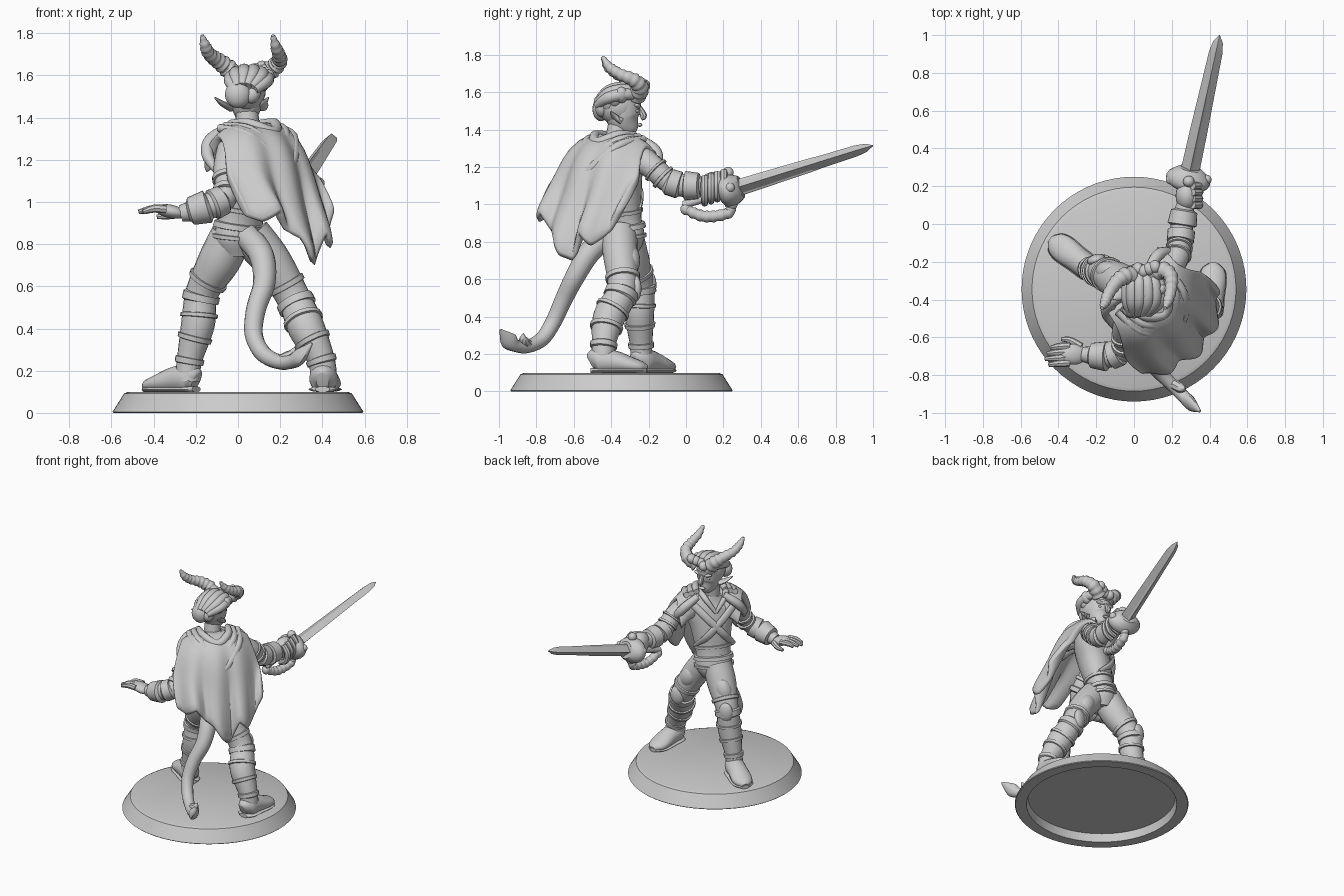
import bpy, bmesh, math
from mathutils import Vector, Euler

NECK = Vector((0.04, -0.38, 0))
R, B = Vector((0.707, 0.707, 0)), Vector((0.707, -0.707, 0))  # torso right / back axes


def loc(u, d, z):
    return tuple(NECK + R * u + B * d + Vector((0, 0, z)))


def finish(name, bm, angle=40):
    bmesh.ops.recalc_face_normals(bm, faces=bm.faces)
    me = bpy.data.meshes.new(name)
    bm.to_mesh(me)
    bm.free()
    me.polygons.foreach_set("use_smooth", [True] * len(me.polygons))
    me.set_sharp_from_angle(angle=math.radians(angle))
    ob = bpy.data.objects.new(name, me)
    bpy.context.collection.objects.link(ob)
    return ob


def sample(pts, t):
    """Catmull-Rom point (x, y, z, a, b) on a path, t in 0..1."""
    p = [q if len(q) == 5 else tuple(q) + (q[3],) for q in pts]
    f = min(max(t, 0), 1) * (len(p) - 1)
    i = min(int(f), len(p) - 2)
    f -= i
    k = [p[max(i - 1, 0)], p[i], p[i + 1], p[min(i + 2, len(p) - 1)]]
    return tuple(0.5 * (2 * b + (c - a) * f + (2 * a - 5 * b + 4 * c - d) * f * f
                 + (3 * b - a - 3 * c + d) * f ** 3) for a, b, c, d in zip(*k))


def tube(name, pts, ref=None, n=16, steps=6, ridge=0, ridges=0):
    """Skin elliptical rings along a smooth path."""
    m = ridges * 4 if ridges else (len(pts) - 1) * steps
    rings = [sample(pts, i / m) for i in range(m + 1)]
    P = [Vector(r[:3]) for r in rings]
    if ref is None:
        ref = (0, 1, 0) if abs((P[-1] - P[0]).normalized().z) > 0.7 else (0, 0, 1)
    bm, loops = bmesh.new(), []
    for i, r in enumerate(rings):
        d = (P[min(i + 1, m)] - P[max(i - 1, 0)]).normalized()
        s = d.cross(Vector(ref)).normalized()
        w = s.cross(d)
        g = 1 + ridge * (i % 4 in (1, 2))
        loops.append([bm.verts.new(P[i] + s * math.cos(a) * max(r[3], .002) * g + w * math.sin(a) * max(r[4], .002) * g)
                      for a in (2 * math.pi * j / n for j in range(n))])
    for a, b in zip(loops, loops[1:]):
        for j in range(n):
            bm.faces.new((a[j], a[(j + 1) % n], b[(j + 1) % n], b[j]))
    bm.faces.new(loops[0])
    bm.faces.new(loops[-1])
    return finish(name, bm)


def wrap(name, path, t0, t1, e=0.012, ref=None):
    """Raised band or cuff hugging part of a limb path."""
    w = (t1 - t0) * 0.12
    out = []
    for t, x in ((t0, -.004), (t0 + w, e), (t1 - w, e), (t1, -.004)):
        s = sample(path, t)
        out.append(s[:3] + (s[3] + x, s[4] + x))
    tube(name, out, ref, n=20, steps=1)


def blob(name, c, s, rot=(0, 0, 0)):
    bm = bmesh.new()
    bmesh.ops.create_uvsphere(bm, u_segments=20, v_segments=12, radius=1)
    M = Euler(rot).to_matrix()
    for v in bm.verts:
        v.co = M @ Vector((v.co.x * s[0], v.co.y * s[1], v.co.z * s[2])) + Vector(c)
    return finish(name, bm)


# Round display base, hollow underneath
bm = bmesh.new()
prof = [(0, .1), (.52, .1), (.54, .092), (.595, .005), (.59, 0), (.515, 0), (.505, .06), (0, .06)]
vs = [bm.verts.new((x, 0, z)) for x, z in prof]
es = [bm.edges.new(p) for p in zip(vs, vs[1:])]
bmesh.ops.spin(bm, geom=vs + es, axis=(0, 0, 1), cent=(0, 0, 0), angle=2 * math.pi, steps=72)
bmesh.ops.remove_doubles(bm, verts=bm.verts, dist=1e-4)
finish("base", bm, 30).location = (0, -.345, 0)

# Torso, neck, belts and crossed harness
torso = [(-.0, -.335, .74, .08, .07), (0, -.335, .82, .125, .1), (.015, -.345, .93, .12, .092),
         (.045, -.365, 1.1, .145, .112), (.07, -.385, 1.25, .19, .11), (.055, -.385, 1.35, .09, .075)]
tube("torso", torso, B, n=28)
for t0, t1, e in ((.2, .25, .012), (.3, .36, .016), (.43, .46, .01)):
    wrap("torso_belt", torso, t0, t1, e, B)
tube("neck", [(.05, -.38, 1.28, .065), (.04, -.36, 1.45, .052)])
blob("belt_buckle", loc(-.02, -.125, .9), (.035, .02, .03), (0, 0, math.radians(45)))
for s in (-1, 1):
    tube("chest_strap", [loc(-.16 * s, -.06, 1.3) + (.026, .012), loc(-.05 * s, -.12, 1.19) + (.026, .014),
                         loc(.06 * s, -.125, 1.07) + (.026, .014), loc(.13 * s, -.05, .97) + (.022, .012)], -B)
    tube("shirt_collar", [loc(.09 * s, .0, 1.36) + (.022,), loc(.065 * s, -.08, 1.33) + (.02,),
                          loc(0, -.115, 1.24) + (.012,)])

# Legs with plates, straps, knee guards and boots
legs = {
    "left": ([(-.03, -.33, .84, .1), (-.09, -.3, .72, .1), (-.17, -.25, .57, .078), (-.19, -.25, .42, .08),
              (-.23, -.24, .25, .06), (-.24, -.24, .15, .06)], (-.245, -.23), (-.415, -.1), (-.2, -.19, .57)),
    "right": ([(.06, -.36, .84, .1), (.16, -.35, .72, .092), (.265, -.34, .54, .08), (.325, -.41, .4, .087),
               (.395, -.44, .25, .064), (.405, -.44, .15, .066)], (.405, -.45), (.42, -.24), (.26, -.27, .55))}
for side, (path, heel, toe, knee) in legs.items():
    tube(side + "_leg", path, n=20)
    for t0, t1, e in ((.31, .34, .01), (.4, .46, .011), (.53, .56, .009), (.66, .69, .009), (.78, .83, .009)):
        wrap(side + "_leg_strap", path, t0, t1, e)
    blob(side + "_knee_guard", knee, (.05, .03, .07), (0, 0, .3))
    th = sample(path, .2)
    o = -.05 if side == "left" else .02
    blob(side + "_thigh_plate", (th[0] + o, th[1] + .05, th[2] - .02), (.06, .055, .09), (0, .36 if o < 0 else -.5, 0))
    h, t = Vector(heel), Vector(toe)
    f = [tuple(h + (t - h) * k) for k in (-.28, -.1, .35, .75, 1, 1.15)]
    size = [(.15, .03, .045), (.165, .064, .07), (.157, .068, .06), (.14, .072, .043), (.13, .058, .032), (.12, .022, .018)]
    tube(side + "_boot", [p + s for p, s in zip(f, size)], n=20)
    tube(side + "_sole", [p + (.112, s[1] + .004, .014) for p, s in zip(f, size)], n=16)

# Tail with a spade tip
tube("tail", [(.04, -.4, .84, .06), (.11, -.51, .75, .06), (.125, -.59, .62, .053), (.085, -.655, .49, .047),
              (.075, -.71, .37, .043), (.12, -.77, .28, .04), (.2, -.85, .24, .035), (.26, -.91, .245, .034),
              (.3, -.95, .275, .046, .03), (.35, -.992, .33, .006)], (1, 0, 0), n=12)
tube("tail_barb", [(.21, -.85, .25, .03), (.25, -.87, .275, .025), (.27, -.87, .31, .004)], n=8)

# Cape: folded sheet draped over the shoulders with a ragged hem
rows = [(-.12, 1.19, .2), (-.08, 1.29, .22), (0, 1.355, .22), (.1, 1.365, .22), (.2, 1.3, .26), (.26, 1.19, .295),
        (.3, 1.06, .31), (.36, .94, .31), (.42, 0, .3)]
hem = [.93, .9, .95, .86, .82, .72, .69, .84, .77, .84, .97]
N, bm, grid = 50, bmesh.new(), []
for j, (d, z, hw) in enumerate(rows):
    row = []
    for i in range(N + 1):
        s = 2 * i / N - 1
        f = i / N * (len(hem) - 1)
        k = min(int(f), len(hem) - 2)
        hz = hem[k] + (hem[k + 1] - hem[k]) * (f - k)
        t = j / (len(rows) - 1)
        zz = z - .06 * s ** 4 * (j < 6)
        if j > 5:
            zz = 1.19 + (hz - 1.19) * (j - 5) / 3
        dd = d * abs(s) if d < 0 else d - (.15 if s > 0 else .11) * s * s * min(1, t * 1.6) * (d > .05)
        dd += .022 * math.cos(s * 11 + .8 * t) * max(0, t - .3) * 1.5
        row.append(bm.verts.new(loc(.045 - .035 * min(1, t * 2) + s * hw, dd, zz)))
    grid.append(row)
for a, b in zip(grid, grid[1:]):
    for i in range(N):
        bm.faces.new((a[i], a[i + 1], b[i + 1], b[i]))
cape = finish("cape", bm, 60)
m = cape.modifiers.new("thickness", "SOLIDIFY")
m.thickness, m.offset = .045, 0
m = cape.modifiers.new("soften", "SUBSURF")
m.levels = m.render_levels = 1

# Draped hood folds and shoulder rolls
for i in range(3):
    w, z, d = .1 + .035 * i, 1.33 - .08 * i, .14 + .05 * i
    tube("hood_fold", [loc(.02 - w, -.03, 1.37 - .01 * i) + (.02,), loc(.02 - w * .85, d * .6, 1.37 - .03 * i) + (.026,),
                       loc(.02, d + .01, z) + (.03,), loc(.02 + w * .85, d * .6, 1.37 - .03 * i) + (.026,),
                       loc(.02 + w, -.03, 1.37 - .01 * i) + (.02,)], n=10)
for s in (-1, 1):
    tube("cape_shoulder_roll", [loc(.03 + .09 * s, -.07, 1.35) + (.025,), loc(.03 + .18 * s, -.09, 1.29) + (.032,),
                                loc(.03 + .23 * s, -.06, 1.22) + (.028,), loc(.03 + .25 * s, .03, 1.14) + (.015,)], n=10)

# Sword arm
arm = [(.17, -.25, 1.25, .075), (.225, -.18, 1.2, .066), (.245, -.09, 1.12, .06), (.255, 0, 1.1, .06), (.275, .12, 1.1, .045)]
tube("sword_arm", arm)
for t0, t1, e in ((.29, .32, .01), (.39, .43, .01), (.47, .68, .012), (.72, .9, .018)):
    wrap("sword_arm_bracer", arm, t0, t1, e)
blob("sword_hand", (.28, .15, 1.1), (.06, .08, .075))
for i in range(4):
    y = .1 + .034 * i
    z = 1.06 + .011 * i
    tube("sword_finger", [(.31, y, z + .085, .02), (.345, y, z + .03, .022), (.33, y, z - .03, .021), (.28, y, z - .055, .018)], (0, 1, 0), n=8)


# Sword: blade, guard, grip, knuckle bow, pommel
def along(k, a, b=None):
    return (.29 + .163 * k, .25 + .75 * k, 1.08 + .235 * k, a, b or a)


tube("sword_blade", [along(0, .05, .042), along(.3, .047, .038), along(.88, .036, .03), along(.95, .026, .022), along(1, .001)], n=4, steps=1)
tube("blade_ridge", [along(0, .016, .046), along(.55, .014, .037), along(.7, .006, .03)], n=8, steps=1)
tube("sword_guard", [along(-.09, .055), along(-.065, .1, .08), along(-.03, .118, .088), along(.015, .11, .08),
                     along(.06, .06)], n=24, steps=2)
tube("sword_grip", [along(-.35, .022), along(0, .022)], n=10)
tube("knuckle_bow", [(.28, .23, 1.01, .022), (.285, .235, .96, .026), (.27, .16, .938, .028), (.255, .09, .938, .028),
                     (.24, .02, .965, .026), (.235, -.01, 1.0, .018)], (1, 0, 0), n=12, ridge=.14, ridges=10)
blob("sword_pommel", (.235, 0, .975), (.03, .03, .032))
for s in (-1, 1):
    blob("guard_knob", (.29 + .095 * s, .235, 1.09), (.026,) * 3)
    blob("guard_knob", (.29, .235 - .01 * s, 1.085 + .085 * s), (.03,) * 3)

# Open left arm and hand
arm = [(-.03, -.48, 1.27, .065), (-.06, -.56, 1.16, .056), (-.055, -.66, 1.03, .057), (-.14, -.7, .98, .062), (-.27, -.69, .945, .04)]
tube("open_arm", arm, (.3, 1, 0))
for t0, t1, e in ((.32, .36, .01), (.42, .48, .012), (.56, .72, .012), (.74, .92, .018)):
    wrap("open_arm_bracer", arm, t0, t1, e, (.3, 1, 0))
blob("open_palm", (-.32, -.69, .955), (.075, .055, .032), (0, .2, 0))
for i in range(4):
    y = -.735 + .03 * i
    e = -.475 + .02 * abs(i - 1.2)
    tube("open_finger", [(-.34, y, .965, .02), (-.4, y - .004, .968, .019), (e, y - .01, .953, .011)], n=8)
tube("open_thumb", [(-.28, -.65, .945, .022), (-.34, -.615, .935, .018), (-.385, -.61, .93, .01)], n=8)

# Head and face
blob("skull", (.04, -.365, 1.53), (.092, .11, .105))
tube("jaw", [(.04, -.34, 1.55, .085, .1), (.04, -.335, 1.46, .076, .09), (.04, -.305, 1.4, .045, .055), (.04, -.295, 1.375, .018, .025)])
tube("nose", [(.04, -.25, 1.52, .013), (.04, -.228, 1.475, .019), (.04, -.242, 1.46, .012)], n=8)
blob("mouth", (.04, -.247, 1.425), (.028, .014, .01))
for s in (-1, 1):
    blob("brow", (.04 + .038 * s, -.262, 1.525), (.034, .02, .012), (0, -.25 * s, 0))
    blob("eye", (.04 + .036 * s, -.265, 1.5), (.018, .012, .01))
    w = 1 if s < 0 else .7
    tube("pointed_ear", [(.04 + .07 * s, -.345, 1.445, .03, .018), (.04 + .11 * w * s, -.375, 1.465, .03, .012),
                         (.04 + .15 * w * s, -.4, 1.495, .004)], n=10)

# Hair: swept locks, knot and curls
for i in range(6):
    a = -1.2 + .48 * i
    x, h = math.sin(a), math.cos(a)
    tube("hair_lock", [(.045 + .07 * x, -.265, 1.565 + .035 * h, .022), (.05 + .09 * x, -.32, 1.57 + .055 * h, .032),
                       (.05 + .09 * x, -.41, 1.55 + .06 * h, .032), (.03 + .05 * x, -.475, 1.52 + .03 * h, .022)],
         (1, 0, 0), n=10)
blob("hair_knot", (.0, -.455, 1.51), (.062, .045, .065))
for i in range(4):
    blob("hair_curl", (.07 + .022 * i, -.45 + .035 * i, 1.51 + .025 * i), (.035, .035, .045), (0, .5, 0))
    blob("hair_fringe", (.02 + .03 * i, -.25 + .012 * abs(i - 1), 1.6 + .012 * i), (.03, .035, .035), (.4, .5, 0))

# Ringed horns sweeping out, then back and up
tube("left_horn", [(.01, -.28, 1.57, .046), (-.045, -.275, 1.63, .042), (-.095, -.31, 1.67, .035), (-.135, -.37, 1.7, .029),
                   (-.155, -.42, 1.74, .024), (-.17, -.445, 1.79, .009)], (1, .3, 0), n=14, ridge=.13, ridges=11)
tube("right_horn", [(.09, -.265, 1.58, .046), (.155, -.245, 1.625, .042), (.195, -.28, 1.665, .035), (.195, -.35, 1.695, .029),
                    (.18, -.41, 1.735, .024), (.165, -.445, 1.79, .009)], (0, 0, 1), n=14, ridge=.13, ridges=11)
